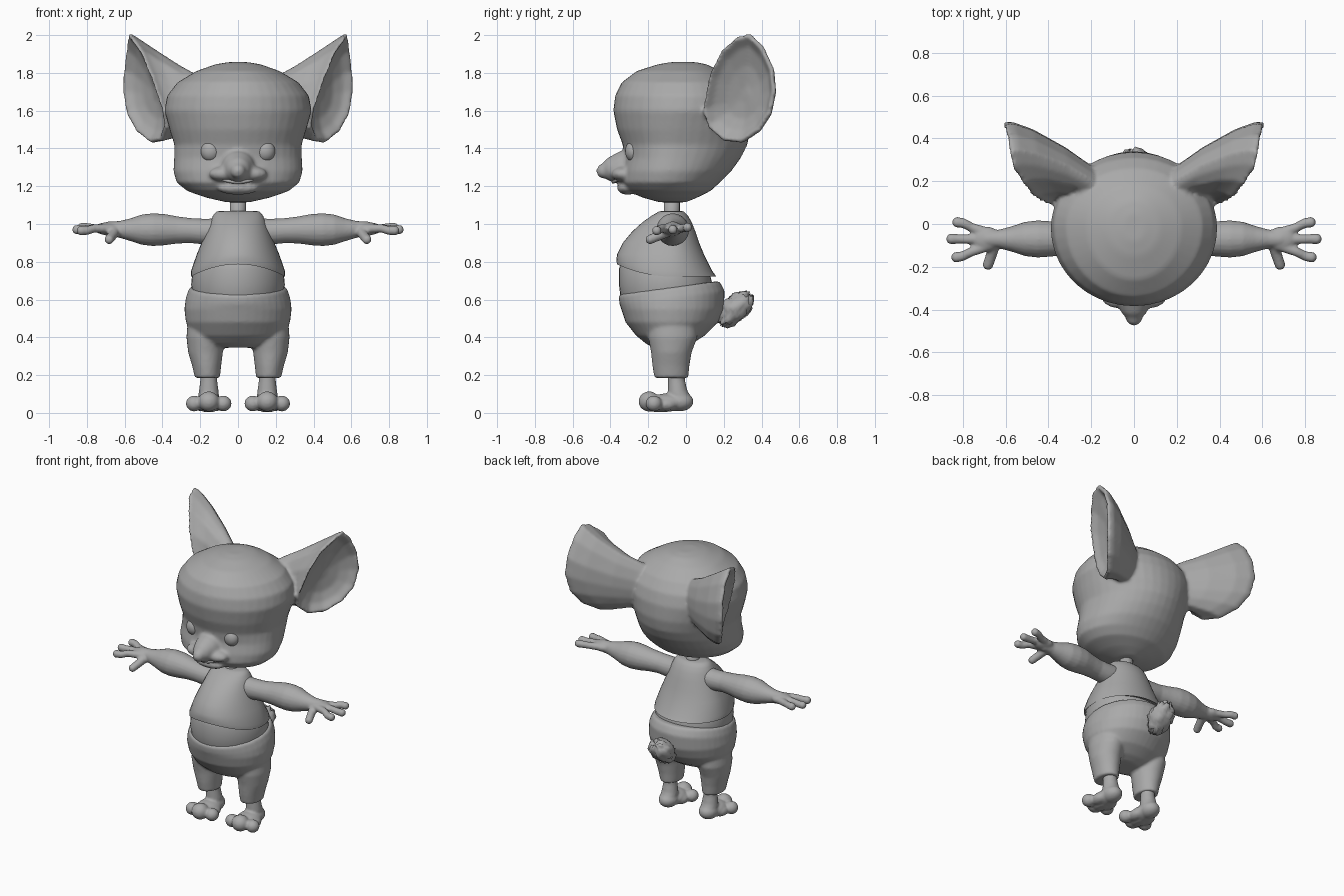
import bpy, bmesh, random
from math import sin, cos, pi
from mathutils import Vector, Matrix

random.seed(4)
if bpy.data.objects.get("Cube"):
    bpy.data.objects.remove(bpy.data.objects["Cube"])

GREY = (0.4, 0.4, 0.4, 1)
clay = bpy.data.materials.new("plain_grey")
clay.use_nodes = True
clay.diffuse_color = GREY
clay.node_tree.nodes["Principled BSDF"].inputs["Base Color"].default_value = GREY


def loft(bm, rings):
    """Skin a list of closed rings and cap both ends."""
    rows = [[bm.verts.new(p) for p in r] for r in rings]
    n = len(rows[0])
    for a, b in zip(rows, rows[1:]):
        for i in range(n):
            j = (i + 1) % n
            bm.faces.new((a[i], a[j], b[j], b[i]))
    bm.faces.new(rows[0][::-1])
    bm.faces.new(rows[-1])


def egg(z, hw, yc, yf, yb, lift=lambda c: 0, n=40):
    """Horizontal ring, with separate depths in front of and behind yc."""
    ring = []
    for i in range(n):
        c, s = cos(2 * pi * i / n), sin(2 * pi * i / n)
        ring.append(Vector((hw * c, yc + s * (yb - yc if s > 0 else yc - yf), z + lift(s))))
    return ring


def tube(bm, stations, n=20):
    """Round limb through (x, y, z, radius) stations, domed at its ends."""
    pts = [Vector(s[:3]) for s in stations]
    rings = []
    for k, p in enumerate(pts):
        d = (pts[min(k + 1, len(pts) - 1)] - pts[max(k - 1, 0)]).normalized()
        q = d.to_track_quat('Z', 'Y')
        r = stations[k][3]
        rings.append([p + q @ Vector((r * cos(2 * pi * i / n), r * sin(2 * pi * i / n), 0)) for i in range(n)])
    loft(bm, rings)
    for s in (stations[0], stations[-1]):
        ball(bm, s[:3], (s[3],) * 3)


def ball(bm, at, size, tilt=0):
    m = Matrix.Translation(at) @ Matrix.Rotation(tilt, 4, 'X') @ Matrix.Diagonal((*size, 1))
    return bmesh.ops.create_uvsphere(bm, u_segments=24, v_segments=16, radius=1, matrix=m)["verts"]


def finish(name, bm, voxel=0, smooth=0, mirror=False, subdiv=0):
    """Turn the bmesh into an object; fuse its pieces with a voxel remesh."""
    bmesh.ops.recalc_face_normals(bm, faces=bm.faces)
    me = bpy.data.meshes.new(name)
    bm.to_mesh(me)
    bm.free()
    me.materials.append(clay)
    ob = bpy.data.objects.new(name, me)
    bpy.context.collection.objects.link(ob)
    for f in me.polygons:
        f.use_smooth = True
    if subdiv:
        ob.modifiers.new("round", 'SUBSURF').levels = subdiv
    if voxel:
        m = ob.modifiers.new("fuse", 'REMESH')
        m.mode, m.voxel_size, m.use_smooth_shade = 'VOXEL', voxel, True
    if smooth:
        m = ob.modifiers.new("soften", 'SMOOTH')
        m.factor, m.iterations = 0.5, smooth
    if mirror:
        m = ob.modifiers.new("other_side", 'MIRROR')
        m.use_bisect_axis[0] = False
        m.use_mirror_merge = False
    return ob


# Head: skull and jaw
bm = bmesh.new()
loft(bm, [egg(*r) for r in (
    (1.115, .06, -.08, -.14, 0), (1.14, .17, -.1, -.23, .06), (1.175, .27, -.1, -.31, .13),
    (1.22, .325, -.1, -.345, .18), (1.28, .342, -.09, -.34, .24), (1.35, .338, -.07, -.325, .29),
    (1.42, .337, -.05, -.335, .325), (1.5, .362, -.04, -.365, .34), (1.6, .39, -.02, -.385, .335),
    (1.68, .375, -.01, -.375, .31), (1.75, .32, -.01, -.34, .26), (1.81, .22, -.01, -.26, .18),
    (1.845, .12, -.02, -.15, .11), (1.857, .05, -.02, -.08, .05))])

# Snout, upper lip lobes and chin
tube(bm, [(0, -.27, 1.31, .10), (0, -.35, 1.295, .085), (0, -.41, 1.285, .062), (0, -.435, 1.28, .04)])
for s in (-1, 1):
    ball(bm, (s * .07, -.335, 1.265), (.085, .06, .04))
ball(bm, (0, -.31, 1.19), (.11, .055, .035))

# Ears: trumpet from the skull out to a rim, then back in to a hollow
rim = [Vector(p) for p in (
    (.39, .09, 1.6), (.455, .125, 1.79), (.51, .19, 1.92), (.56, .27, 1.99), (.575, .34, 2.01),
    (.585, .41, 1.94), (.60, .465, 1.82), (.605, .475, 1.7), (.585, .45, 1.58), (.535, .39, 1.49),
    (.46, .30, 1.43), (.40, .20, 1.44), (.375, .12, 1.51))]
mid = Vector((.5, .28, 1.7))
for s in (-1, 1):
    def ear_ring(centre, k, kx):
        c = Vector(centre)
        out = [c + Vector(((p - mid).x * kx, (p - mid).y * k, (p - mid).z * k)) for p in rim]
        return [Vector((s * p.x, p.y, p.z)) for p in out]
    loft(bm, [ear_ring((.17, .17, 1.62), .5, .2), ear_ring((.28, .235, 1.645), .64, .4),
              ear_ring((.40, .28, 1.675), .84, .7), ear_ring((.47, .29, 1.695), .96, .92),
              ear_ring(mid, 1.01, 1.01), ear_ring((.51, .27, 1.7), .95, .95),
              ear_ring((.475, .29, 1.7), .78, .78), ear_ring((.45, .305, 1.69), .5, .5),
              ear_ring((.44, .31, 1.69), .15, .15)])
finish("head", bm, voxel=.011, smooth=5)

# Eyes
bm = bmesh.new()
for s in (-1, 1):
    ball(bm, (s * .145, -.277, 1.385), (.052, .045, .056))
finish("eyes", bm)

# Smiling mouth: a slim lip line under the snout
bm = bmesh.new()
tube(bm, [(.13 * t, -.385 + .07 * t * t, 1.222 + .035 * t * t, .009) for t in (-1, -.75, -.5, -.25, 0, .25, .5, .75, 1)], 10)
finish("mouth_line", bm)

# Neck
bm = bmesh.new()
tube(bm, [(0, -.075, 1.0, .055), (0, -.075, 1.06, .042), (0, -.075, 1.15, .042)])
finish("neck", bm)

# Bare belly between shirt and trousers
bm = bmesh.new()
loft(bm, [egg(*r) for r in (
    (.5, .2, -.08, -.29, .1), (.6, .24, -.08, -.345, .14), (.68, .248, -.08, -.355, .14),
    (.76, .24, -.08, -.355, .12), (.85, .19, -.08, -.33, .06))])
finish("belly", bm)

# Shirt, with a hem that rises in front
bm = bmesh.new()
hem = lambda c: .065 * max(0, -c) ** 2
loft(bm, [egg(.735, .236, -.08, -.35, .14, hem), egg(.722, .25, -.08, -.366, .16, hem),
          egg(.75, .249, -.08, -.368, .14, hem)] + [egg(*r) for r in (
    (.84, .218, -.08, -.365, .095), (.90, .193, -.08, -.335, .07), (.96, .168, -.08, -.285, .05),
    (1.01, .148, -.08, -.23, .03), (1.045, .132, -.08, -.18, .01), (1.065, .115, -.08, -.145, -.01),
    (1.07, .09, -.08, -.125, -.025))])
shirt = finish("shirt", bm)

# Trousers: round seat with a sloping waist, fused with two legs
bm = bmesh.new()
slope = lambda c: .035 * c
loft(bm, [egg(*r) for r in (
    (.345, .12, -.1, -.17, -.02), (.365, .19, -.09, -.21, .03), (.41, .245, -.08, -.265, .10),
    (.48, .276, -.08, -.32, .17), (.55, .284, -.08, -.343, .2))]
    + [egg(.61, .276, -.08, -.352, .205, slope), egg(.65, .262, -.08, -.357, .185, slope),
       egg(.663, .255, -.08, -.35, .172, slope)])
for s in (-1, 1):
    loft(bm, [[p + Vector((s * x, 0, 0)) for p in egg(z, hw, -.078, yf, yb)] for x, z, hw, yf, yb in (
        (.162, .185, .066, -.167, .012), (.166, .25, .077, -.178, .018),
        (.172, .32, .092, -.185, .03), (.175, .40, .098, -.2, .06), (.165, .5, .1, -.2, .06))])
finish("trousers", bm, voxel=.01, smooth=4)

# Feet: ankle, heel, sole and three round toes
bm = bmesh.new()
tube(bm, [(.155, -.05, .24, .045), (.155, -.05, .17, .045), (.155, -.045, .11, .053), (.155, -.03, .07, .056)])
ball(bm, (.155, -.035, .06), (.062, .075, .052))
ball(bm, (.155, -.1, .055), (.075, .1, .048))
for x, y, r in ((.078, -.175, .044), (.155, -.195, .056), (.232, -.17, .044)):
    ball(bm, (x, y, .01 + r * .9), (r, r, r * .95))
    ball(bm, (.155 + (x - .155) * .55, y + .06, .045), (r, r * 1.4, r * .8))
bmesh.ops.bisect_plane(bm, geom=bm.verts[:] + bm.edges[:] + bm.faces[:], plane_co=(0, 0, .004), plane_no=(0, 0, 1))
for v in bm.verts:
    v.co.z = max(v.co.z, .004)
finish("feet", bm, voxel=.008, smooth=3, mirror=True)

# Arms: swelling forearm, palm, three fingers and a thumb
bm = bmesh.new()
tube(bm, [(.1, -.08, .96, .07), (.18, -.08, .96, .068), (.25, -.08, .965, .066), (.32, -.075, .968, .072),
          (.39, -.07, .97, .083), (.45, -.07, .97, .087), (.51, -.07, .97, .08), (.57, -.07, .97, .06),
          (.63, -.07, .972, .044), (.68, -.07, .974, .04)])
ball(bm, (.69, -.07, .975), (.07, .058, .034))
for y0, y1, x1, z1 in ((-.04, .008, .825, .982), (-.072, -.07, .853, .97), (-.105, -.155, .83, .965)):
    tube(bm, [(.69, y0, .975, .025), (.76, (y0 + y1) / 2, .977, .022), (x1 - .03, y1 * .9 + y0 * .1, z1, .023), (x1, y1, z1, .025)], 14)
tube(bm, [(.65, -.085, .965, .03), (.665, -.14, .94, .026), (.682, -.19, .918, .025)], 14)
finish("arms", bm, voxel=.008, smooth=3, mirror=True)

# Fluffy tail with ragged tufts
bm = bmesh.new()
centre = Vector((0, .262, .55))
for v in ball(bm, centre, (.075, .066, .105), -pi / 4):
    v.co += (v.co - centre) * random.uniform(-.1, .18)
finish("tail", bm)
bpy.context.view_layer.objects.active = shirt
shirt.select_set(True)
bpy.ops.object.shade_smooth_by_angle(angle=.9)
